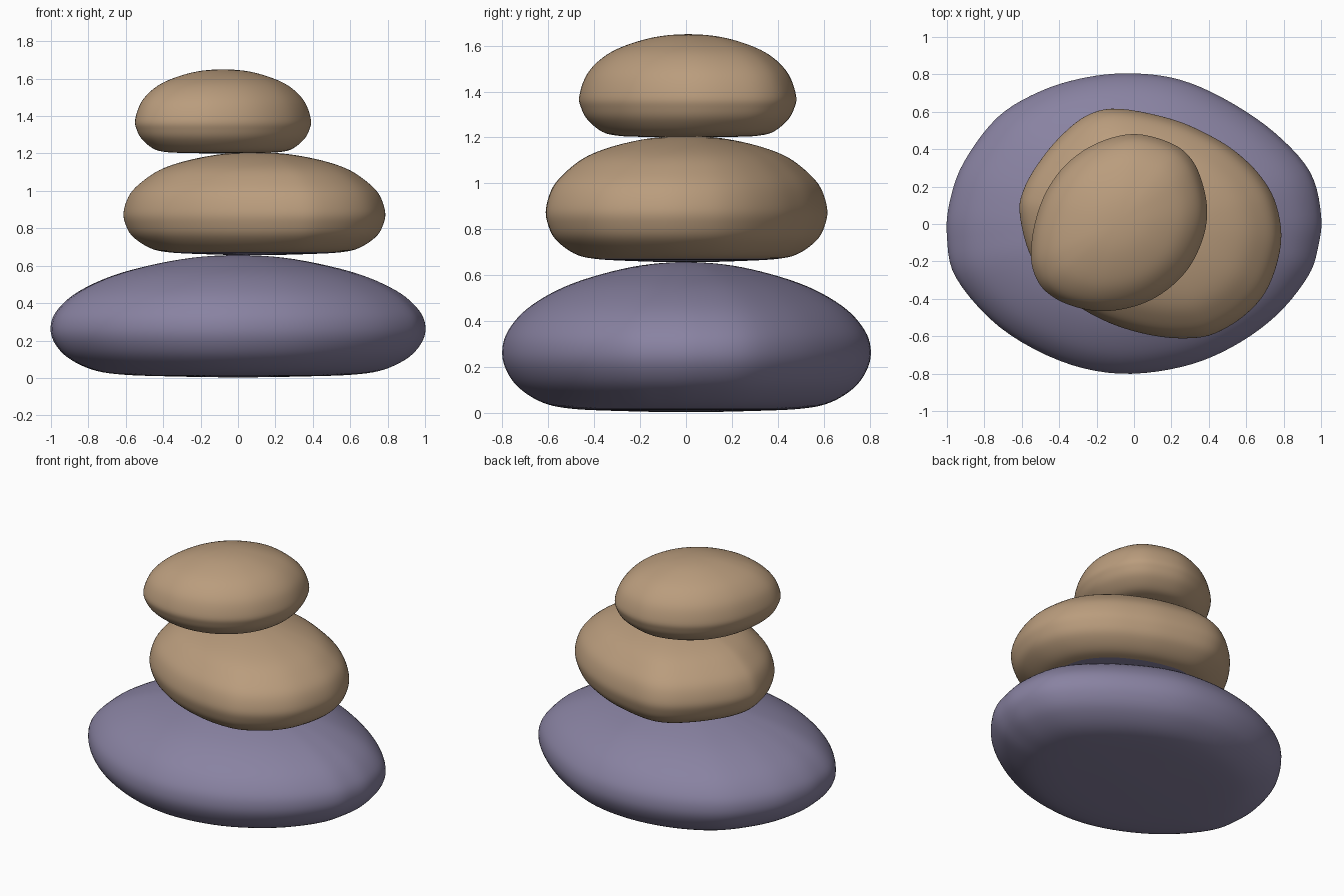
import bpy, bmesh
from mathutils import Vector

if "Cube" in bpy.data.objects:
    bpy.data.objects.remove(bpy.data.objects["Cube"])


def material(name, rgb):
    m = bpy.data.materials.new(name)
    m.diffuse_color = (*rgb, 1)
    m.use_nodes = True
    m.node_tree.nodes["Principled BSDF"].inputs["Base Color"].default_value = m.diffuse_color
    return m


slate = material("slate purple", (0.25, 0.225, 0.36))
sand = material("sandy tan", (0.49, 0.335, 0.205))


def spline(p0, p1, p2, p3, t):
    return 0.5 * (2 * p1 + (p2 - p0) * t + (2 * p0 - 5 * p1 + 4 * p2 - p3) * t * t
                  + (3 * p1 - p0 - 3 * p2 + p3) * t ** 3)


def smooth(pts, steps):
    """Smooth curve through pts[1:-1]; end points only guide the tangents."""
    out = []
    for i in range(1, len(pts) - 2):
        out += [spline(*pts[i - 1:i + 3], s / steps) for s in range(steps)]
    return out + [pts[-2]]


def stone(name, centre, outline, profile, mats, under_z=None):
    """Plan outline swept up a (scale, height) profile from bottom to top pole."""
    c = Vector(centre)
    o = [Vector(p) for p in outline]
    plan = smooth([o[-1]] + o + o[:2], 5)[:-1]
    p = [Vector(q) for q in profile]
    flip = lambda v: Vector((-v.x, v.y))
    prof = smooth([flip(p[1])] + p + [flip(p[-2])], 5)
    bm = bmesh.new()
    low = bm.verts.new((c.x, c.y, prof[0].y))
    top = bm.verts.new((c.x, c.y, prof[-1].y))
    rings = [[bm.verts.new((*(c + (q - c) * s.x), s.y)) for q in plan] for s in prof[1:-1]]
    n = len(plan)
    for k in range(n):
        j = (k + 1) % n
        bm.faces.new((low, rings[0][j], rings[0][k]))
        bm.faces.new((top, rings[-1][k], rings[-1][j]))
        for a, b in zip(rings, rings[1:]):
            bm.faces.new((a[k], a[j], b[j], b[k]))
    bmesh.ops.recalc_face_normals(bm, faces=bm.faces)
    for f in bm.faces:
        f.smooth = True
        if under_z and f.calc_center_median().z < under_z:
            f.material_index = 1
    me = bpy.data.meshes.new(name)
    bm.to_mesh(me)
    bm.free()
    for m in mats:
        me.materials.append(m)
    ob = bpy.data.objects.new(name, me)
    bpy.context.collection.objects.link(ob)


# wide base stone
stone("base_stone", (0, 0),
      [(1, .05), (.94, .28), (.75, .49), (.5, .66), (.25, .77), (0, .805), (-.25, .785),
       (-.5, .71), (-.73, .57), (-.91, .33), (-.985, .12), (-1, -.07), (-.95, -.29),
       (-.72, -.55), (-.4, -.73), (-.08, -.8), (.25, -.765), (.52, -.66), (.76, -.49),
       (.93, -.28), (.985, -.12)],
      [(0, .003), (.35, .008), (.62, .018), (.78, .045), (.91, .11), (.98, .19),
       (1, .27), (.97, .355), (.87, .45), (.7, .535), (.5, .595), (.25, .642), (0, .657)],
      [slate])

# middle stone, its resting face is slate coloured
stone("middle_stone", (.09, 0),
      [(.785, -.1), (.76, .1), (.68, .25), (.55, .38), (.4, .475), (.2, .56), (-.08, .615),
       (-.25, .58), (-.4, .46), (-.52, .31), (-.59, .18), (-.61, .06), (-.56, -.15),
       (-.45, -.32), (-.28, -.45), (-.1, -.54), (.1, -.595), (.28, -.61), (.43, -.585),
       (.6, -.48), (.72, -.33)],
      [(0, .656), (.4, .662), (.66, .672), (.8, .695), (.93, .755), (.985, .82),
       (1, .89), (.95, .985), (.84, 1.06), (.7, 1.12), (.5, 1.165), (.25, 1.197), (0, 1.206)],
      [sand, slate], .671)

# small top stone
stone("top_stone", (-.08, .01),
      [(.39, .05), (.37, .2), (.31, .34), (.2, .43), (0, .48), (-.2, .43), (-.36, .32),
       (-.47, .17), (-.53, 0), (-.55, -.16), (-.53, -.27), (-.47, -.36), (-.35, -.43),
       (-.18, -.465), (0, -.44), (.15, -.37), (.28, -.25), (.36, -.1)],
      [(0, 1.2), (.45, 1.203), (.65, 1.208), (.79, 1.225), (.92, 1.275), (.98, 1.325),
       (1, 1.38), (.93, 1.475), (.78, 1.55), (.58, 1.6), (.3, 1.638), (0, 1.65)],
      [sand])
